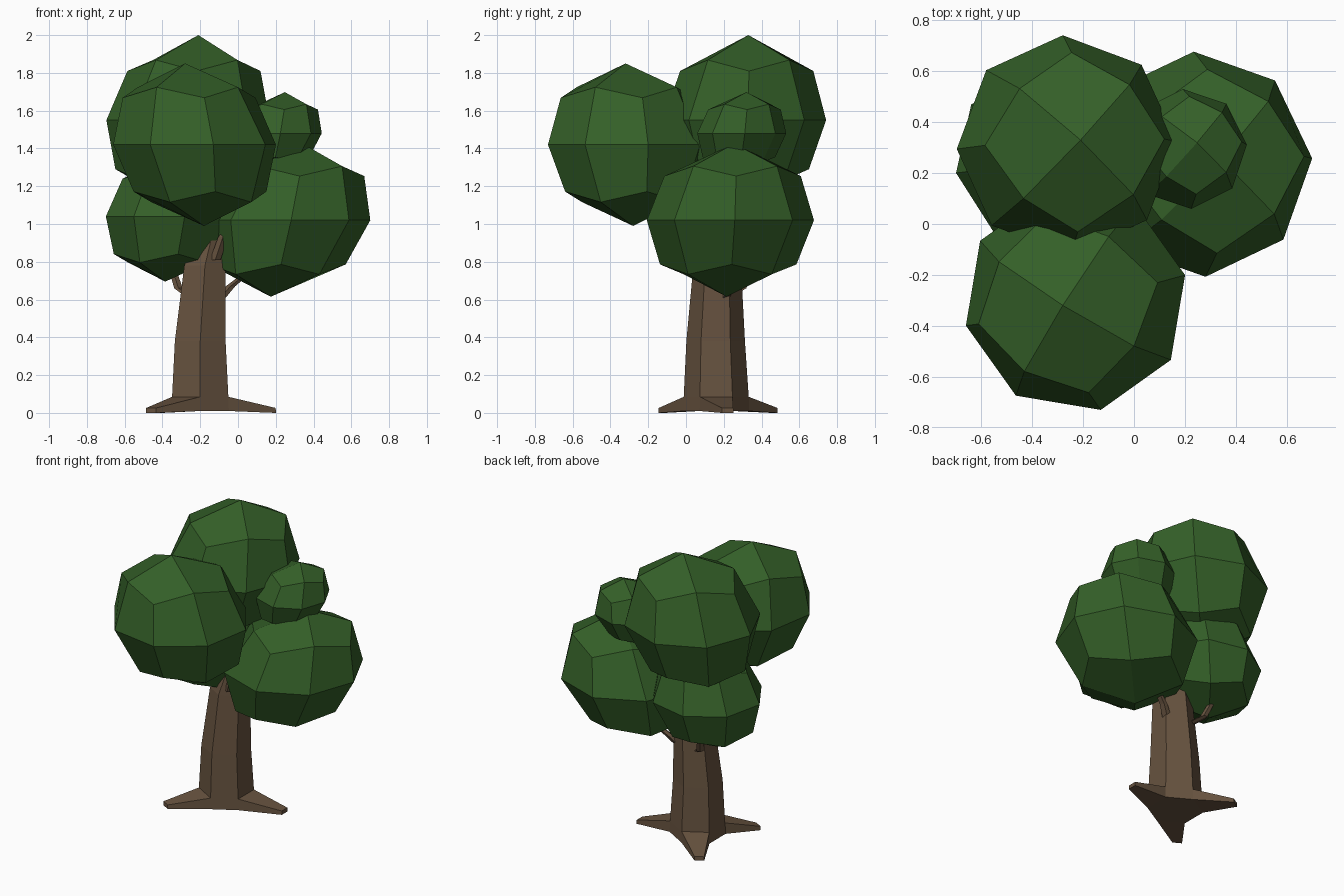
import bpy, bmesh, math
from mathutils import Vector

if "Cube" in bpy.data.objects:
    bpy.data.objects.remove(bpy.data.objects["Cube"])


def material(name, rgb):
    m = bpy.data.materials.new(name)
    m.diffuse_color = (*rgb, 1)
    m.use_nodes = True
    m.node_tree.nodes["Principled BSDF"].inputs["Base Color"].default_value = m.diffuse_color
    return m


BARK = material("bark brown", (0.135, 0.086, 0.050))
LEAF = material("leaf green", (0.034, 0.115, 0.021))


def finish(bm, name, mat):
    bmesh.ops.recalc_face_normals(bm, faces=bm.faces)
    me = bpy.data.meshes.new(name)
    bm.to_mesh(me)
    bm.free()
    me.materials.append(mat)
    ob = bpy.data.objects.new(name, me)
    bpy.context.collection.objects.link(ob)
    return ob


def tube(rings, sides):
    """Stack of level polygon rings (x, y, z, radius); returns bmesh and side faces."""
    bm = bmesh.new()
    loops = []
    for x, y, z, r in rings:
        angles = [-math.pi / 2 + math.tau * k / sides for k in range(sides)]
        loops.append([bm.verts.new((x + r * math.cos(a), y + r * math.sin(a), z))
                      for a in angles])
    walls = []
    for low, high in zip(loops, loops[1:]):
        for k in range(sides):
            n = (k + 1) % sides
            walls.append(bm.faces.new((low[k], low[n], high[n], high[k])))
    bm.faces.new(loops[0][::-1])
    bm.faces.new(loops[-1])
    return bm, walls


# Trunk: six-sided, with three roots pulled out of alternate base faces
bm, walls = tube([(-0.20, 0.16, 0.01, 0.175), (-0.20, 0.16, 0.085, 0.172),
                  (-0.20, 0.157, 0.38, 0.155), (-0.175, 0.165, 0.78, 0.126),
                  (-0.13, 0.17, 0.97, 0.09), (-0.16, 0.22, 1.25, 0.05)], 6)
for k, tip in ((1, (0.20, 0.22)), (3, (-0.43, 0.47)), (5, (-0.46, -0.13))):
    tip = Vector((*tip, 0.013))
    face = bmesh.ops.extrude_discrete_faces(bm, faces=[walls[k]])["faces"][0]
    mid = face.calc_center_median()
    for v in face.verts:
        v.co = tip + (v.co - mid) * 0.35
bmesh.ops.remove_doubles(bm, verts=bm.verts, dist=0.0005)
finish(bm, "trunk", BARK)

# Branches reaching into the leaf clumps
for name, rings in {
    "left_branch": [(-0.23, 0.20, 0.60, 0.03), (-0.315, 0.30, 0.66, 0.024),
                    (-0.36, 0.36, 0.80, 0.018)],
    "right_branch": [(-0.12, 0.19, 0.58, 0.032), (-0.04, 0.24, 0.67, 0.026),
                     (0.06, 0.28, 0.75, 0.02)],
    "front_branch": [(-0.12, 0.08, 0.81, 0.03), (-0.08, 0.06, 0.93, 0.027),
                     (0.04, 0.09, 1.10, 0.02), (0.14, 0.20, 1.32, 0.02)],
}.items():
    finish(tube(rings, 5)[0], name, BARK)


def leaf_clump(name, centre, r, rz, yaw, lean):
    """Rounded 24-faced cube, turned by yaw and leaning towards its apex."""
    bm = bmesh.new()
    bmesh.ops.create_cube(bm, size=2)
    bmesh.ops.subdivide_edges(bm, edges=bm.edges[:], cuts=1, use_grid_fill=True)
    c, s = math.cos(math.radians(yaw)), math.sin(math.radians(yaw))
    for v in bm.verts:
        x, y, z = v.co.normalized()
        v.co = Vector(centre) + Vector((r * (c * x - s * y) + lean[0] * z,
                                        r * (s * x + c * y) + lean[1] * z, rz * z))
    finish(bm, name, LEAF)


# Crown: five leaf clumps
leaf_clump("front_leaves", (-0.23, -0.30, 1.42), 0.442, 0.43, 58, (-0.05, -0.02))
leaf_clump("top_leaves", (-0.265, 0.31, 1.55), 0.432, 0.45, 47, (0.055, 0.02))
leaf_clump("right_leaves", (0.258, 0.235, 1.02), 0.443, 0.405, 48, (0.085, 0.02))
leaf_clump("left_leaves", (-0.345, 0.263, 1.04), 0.36, 0.345, 55, (0.04, 0.0))
leaf_clump("small_leaves", (0.208, 0.295, 1.48), 0.236, 0.218, 49, (0.04, 0.025))
